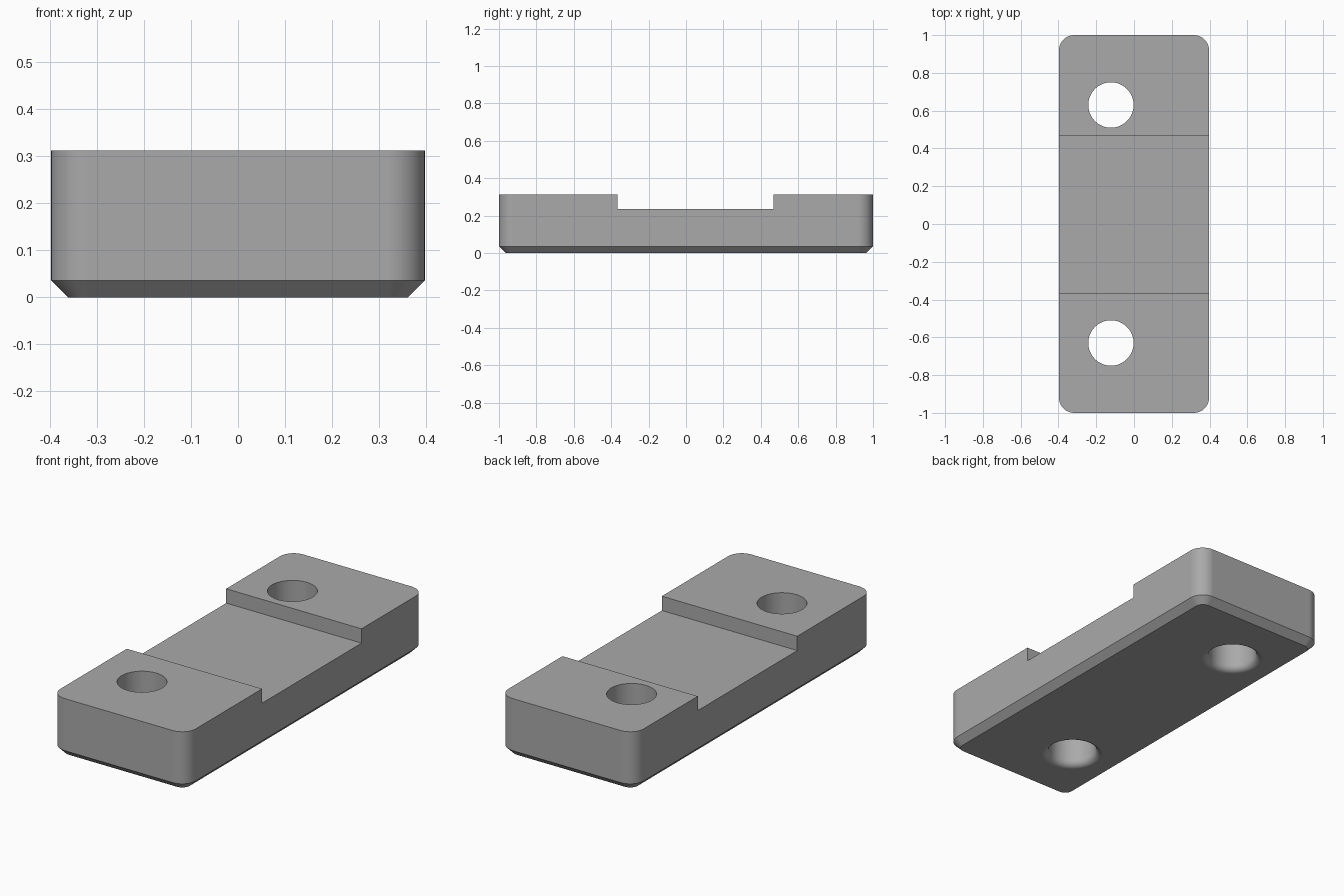
import bpy, bmesh
from math import sin, cos, pi, radians

if "Cube" in bpy.data.objects:
    bpy.data.objects.remove(bpy.data.objects["Cube"])

HALF_X, HALF_Y, HEIGHT = 0.397, 1.0, 0.312
CORNER, CHAMFER = 0.08, 0.036
HOLE_X, HOLE_Y, HOLE_R, FILLET = -0.122, 0.63, 0.12, 0.035

grey = bpy.data.materials.new("plain grey")
grey.use_nodes = True
colour = (0.4, 0.4, 0.4, 1)
grey.diffuse_color = colour
grey.node_tree.nodes["Principled BSDF"].inputs["Base Color"].default_value = colour


def loft(name, rings):
    """Skin a stack of matching rings, bottom to top, and cap both ends."""
    bm = bmesh.new()
    loops = [[bm.verts.new(p) for p in ring] for ring in rings]
    n = len(loops[0])
    for low, high in zip(loops, loops[1:]):
        for i in range(n):
            j = (i + 1) % n
            bm.faces.new((low[i], low[j], high[j], high[i]))
    bm.faces.new(loops[0][::-1])
    bm.faces.new(loops[-1])
    bmesh.ops.recalc_face_normals(bm, faces=bm.faces)
    mesh = bpy.data.meshes.new(name)
    bm.to_mesh(mesh)
    bm.free()
    mesh.materials.append(grey)
    obj = bpy.data.objects.new(name, mesh)
    bpy.context.collection.objects.link(obj)
    return obj


def rounded_rect(inset, z, steps=10):
    """Rounded rectangle of the plate outline, moved inwards by inset."""
    ring = []
    for k, (sx, sy) in enumerate([(1, 1), (-1, 1), (-1, -1), (1, -1)]):
        for i in range(steps + 1):
            a = (k + i / steps) * pi / 2
            ring.append((sx * (HALF_X - CORNER) + (CORNER - inset) * cos(a),
                         sy * (HALF_Y - CORNER) + (CORNER - inset) * sin(a), z))
    return ring


def circle(y, r, z, sides=64):
    return [(HOLE_X + r * cos(2 * pi * i / sides),
             y + r * sin(2 * pi * i / sides), z) for i in range(sides)]


# Plate with a chamfered underside
plate = loft("mounting_plate", [rounded_rect(CHAMFER, 0), rounded_rect(0, CHAMFER),
                                rounded_rect(0, HEIGHT)])

# Shallow channel across the top
channel = loft("channel_cutter", [[(-1, -0.365, z), (1, -0.365, z), (1, 0.468, z), (-1, 0.468, z)]
                                  for z in (0.236, 0.5)])
cutters = [channel]

# Through holes, rounded over at the underside
for side in (-1, 1):
    y = side * HOLE_Y
    rings = [circle(y, HOLE_R + FILLET, -0.05)]
    for i in range(9):
        a = i / 8 * pi / 2
        rings.append(circle(y, HOLE_R + FILLET * (1 - sin(a)), FILLET * (1 - cos(a))))
    rings.append(circle(y, HOLE_R, 0.5))
    cutters.append(loft("hole_cutter", rings))

bpy.context.view_layer.objects.active = plate
for cutter in cutters:
    cutter.hide_render = True
    mod = plate.modifiers.new("cut", "BOOLEAN")
    mod.operation, mod.solver, mod.object = "DIFFERENCE", "EXACT", cutter
    bpy.ops.object.modifier_apply(modifier=mod.name)
    bpy.data.objects.remove(cutter)

# Smooth corners and holes, keep flat faces flat and edges sharp
bpy.ops.object.select_all(action="DESELECT")
plate.select_set(True)
bpy.ops.object.shade_smooth_by_angle(angle=radians(30))
weighted = plate.modifiers.new("flat_faces", "WEIGHTED_NORMAL")
weighted.keep_sharp = True
